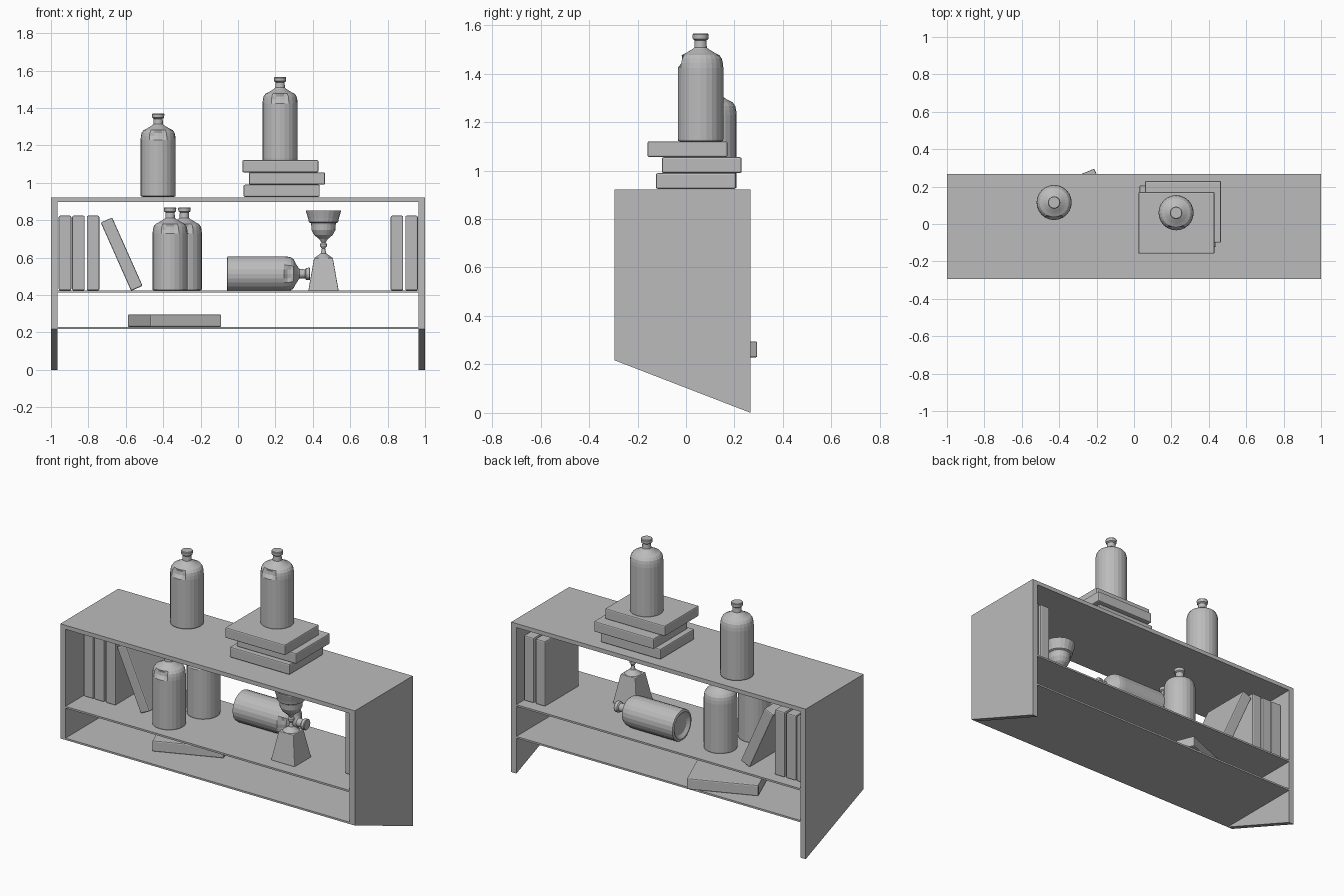
import bpy, bmesh, math
from mathutils import Matrix, Vector

if "Cube" in bpy.data.objects:
    bpy.data.objects.remove(bpy.data.objects["Cube"])

grey = bpy.data.materials.new("plain grey")
grey.diffuse_color = (0.5, 0.5, 0.5, 1)
grey.use_nodes = True
grey.node_tree.nodes["Principled BSDF"].inputs["Base Color"].default_value = grey.diffuse_color


def finish(name, bm, matrix=None, bevel=0.0):
    if matrix:
        bm.transform(matrix)
    bmesh.ops.recalc_face_normals(bm, faces=bm.faces[:])
    me = bpy.data.meshes.new(name)
    bm.to_mesh(me)
    bm.free()
    me.materials.append(grey)
    ob = bpy.data.objects.new(name, me)
    bpy.context.collection.objects.link(ob)
    if bevel:
        mod = ob.modifiers.new("rounded edges", 'BEVEL')
        mod.width = bevel
        mod.segments = 2
    return ob


def box(name, center, size, rot=None, bevel=0.0):
    bm = bmesh.new()
    bmesh.ops.create_cube(bm, size=1)
    bmesh.ops.scale(bm, vec=size, verts=bm.verts[:])
    m = Matrix.Translation(center)
    if rot:
        m = m @ Matrix.Rotation(math.radians(rot[0]), 4, rot[1])
    return finish(name, bm, m, bevel)


def lathe(profile, sides):
    """Revolve (radius, height) points around z; radius 0 becomes a pole."""
    bm = bmesh.new()
    rings = []
    for r, z in profile:
        if r == 0:
            rings.append([bm.verts.new((0, 0, z))] * sides)
        else:
            rings.append([bm.verts.new((r * math.cos(2 * math.pi * i / sides),
                                        r * math.sin(2 * math.pi * i / sides), z))
                          for i in range(sides)])
    for a, b in zip(rings, rings[1:]):
        for i in range(sides):
            j = (i + 1) % sides
            quad = list(dict.fromkeys((a[i], a[j], b[j], b[i])))
            bm.faces.new(quad)
    return bm


# Cabinet: side panels with a slanted lower edge
for side, x0, x1 in (("left", -1, -0.965), ("right", 0.965, 1)):
    bm = bmesh.new()
    outline = [(-0.295, 0.92), (0.267, 0.92), (0.267, 0), (-0.295, 0.217)]
    f = bm.faces.new([bm.verts.new((x0, y, z)) for y, z in outline])
    ext = bmesh.ops.extrude_face_region(bm, geom=[f])
    vs = [v for v in ext["geom"] if isinstance(v, bmesh.types.BMVert)]
    bmesh.ops.translate(bm, vec=(x1 - x0, 0, 0), verts=vs)
    finish(side + "_panel", bm)

# Cabinet: top and two thin shelves, open at the back
for name, z0, z1, w in (("top_board", 0.896, 0.921, 2.0),
                        ("middle_shelf", 0.412, 0.423, 1.935),
                        ("bottom_shelf", 0.217, 0.228, 1.935)):
    box(name, (0, -0.014, (z0 + z1) / 2), (w, 0.562, z1 - z0))

# Upright books
for i, x in enumerate((-0.925, -0.853, -0.775, 0.85, 0.928)):
    box("upright_book_%d" % (i + 1), (x, 0.035, 0.624), (0.067, 0.33, 0.40), bevel=0.007)

# Leaning book
box("leaning_book", (-0.622, 0.035, 0.618), (0.067, 0.33, 0.40), (-24, 'Y'), 0.007)

# Flat book on the bottom shelf, turned and sticking out at the back
box("flat_book", (-0.34, 0.066, 0.262), (0.41, 0.33, 0.067), (22, 'Z'), 0.007)

# Stack of books on top
for i, (x, y) in enumerate(((0.233, 0.041), (0.262, 0.065), (0.227, 0.006))):
    box("stacked_book_%d" % (i + 1), (x, y, 0.957 + 0.0655 * i), (0.407, 0.33, 0.065), bevel=0.007)

# Bottles: hollowed base, rounded shoulder with a small dent in front, neck and lip
bottle = [(0, 0.02), (0.06, 0.014), (0.08, 0), (0.093, 0.004), (0.094, 0.01),
          (0.094, 0.305), (0.092, 0.325), (0.088, 0.343), (0.078, 0.357), (0.06, 0.366),
          (0.034, 0.382), (0.026, 0.389), (0.024, 0.418), (0.032, 0.424),
          (0.033, 0.442), (0.03, 0.446), (0, 0.446)]
flat = Matrix.Translation((-0.06, 0.12, 0.513)) @ Matrix.Rotation(math.pi / 2, 4, 'Y')
places = [("top_bottle", Matrix.Translation((-0.427, 0.115, 0.924))),
          ("stack_bottle", Matrix.Translation((0.225, 0.06, 1.119))),
          ("front_shelf_bottle", Matrix.Translation((-0.363, -0.15, 0.423))),
          ("rear_shelf_bottle", Matrix.Translation((-0.287, 0.075, 0.423))),
          ("lying_bottle", flat)]
for name, m in places:
    bm = lathe(bottle, 24)
    for v in bm.verts:
        if 0.315 < v.co.z < 0.35 and v.co.y < 0 and abs(v.co.x) < 0.028:
            v.co.y += 0.014
    finish(name, bm, m)

# Trophy: cup with hollow bowl, stem, knob and foot
cup = [(0, 0.172), (0.047, 0.176), (0.014, 0.200), (0.009, 0.225), (0.018, 0.238),
       (0.018, 0.25), (0.011, 0.258), (0.022, 0.275), (0.05, 0.298), (0.064, 0.325),
       (0.066, 0.36), (0.078, 0.366), (0.082, 0.385), (0.094, 0.425), (0.094, 0.43),
       (0.088, 0.43), (0.072, 0.375), (0.056, 0.32), (0, 0.29)]
spot = Matrix.Translation((0.457, -0.138, 0.423))
finish("trophy_cup", lathe(cup, 20), spot)

# Trophy: tapered square plinth
bm = bmesh.new()
bmesh.ops.create_cone(bm, cap_ends=True, segments=4, radius1=0.081 * math.sqrt(2),
                      radius2=0.05 * math.sqrt(2), depth=0.175,
                      matrix=Matrix.Translation((0, 0, 0.0875)) @ Matrix.Rotation(math.pi / 4, 4, 'Z'))
# align the square with the axes whatever the starting angle of the cone
for v in bm.verts:
    h = 0.081 if v.co.z < 0.05 else 0.05
    if abs(abs(v.co.x) - abs(v.co.y)) > 0.01:
        v.co = Matrix.Rotation(math.pi / 4, 3, 'Z') @ v.co
finish("trophy_plinth", bm, spot, 0.004)
